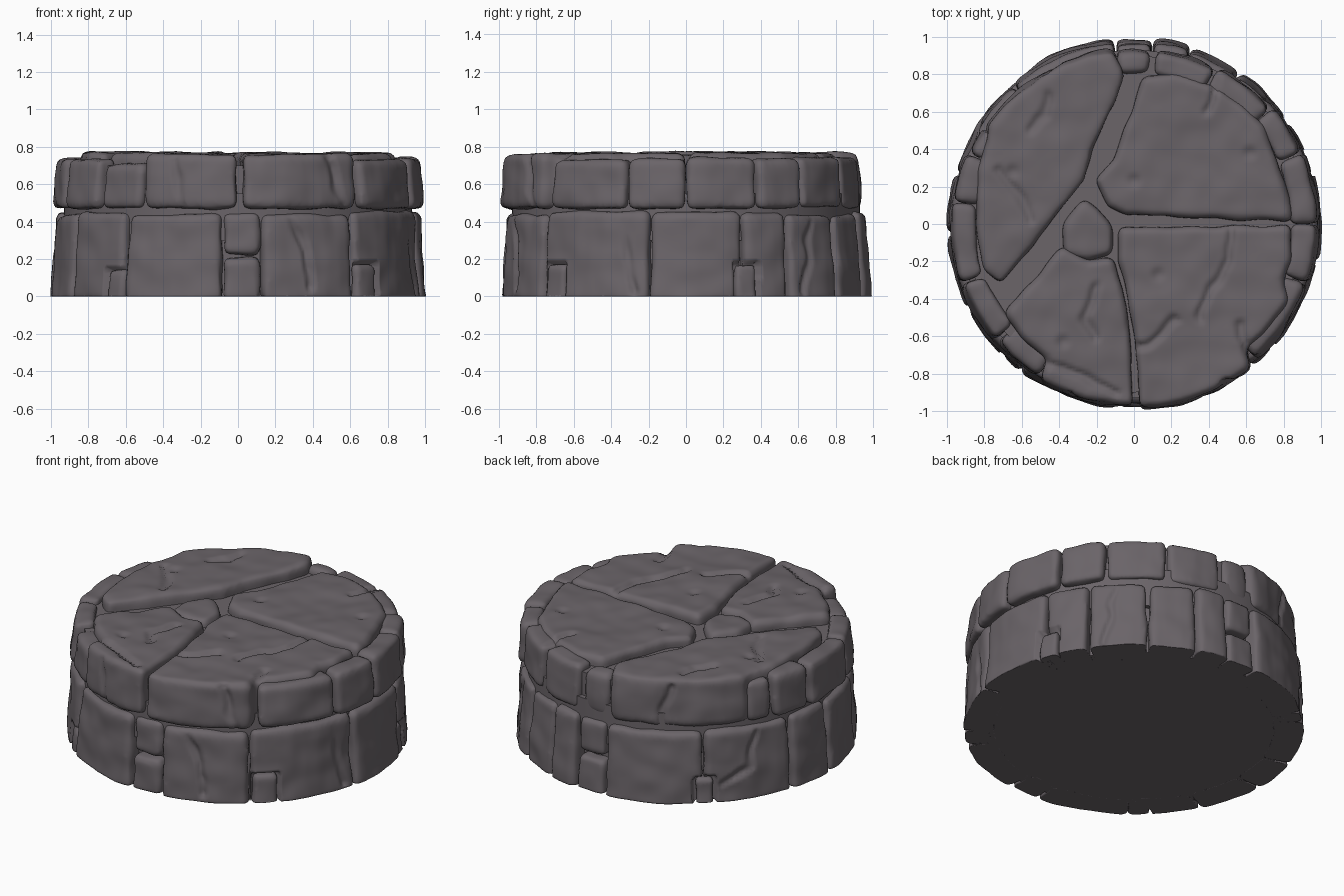
import bpy, bmesh, random
from math import radians, cos, sin, atan2, degrees
from mathutils import Vector, noise
from mathutils.geometry import intersect_point_line

random.seed(4)
if "Cube" in bpy.data.objects:
    bpy.data.objects.remove(bpy.data.objects["Cube"])

stone = bpy.data.materials.new("dark stone")
stone.use_nodes = True
COLOR = (0.145, 0.128, 0.14, 1)
stone.diffuse_color = COLOR
stone.node_tree.nodes["Principled BSDF"].inputs["Base Color"].default_value = COLOR


def polar(r, deg, z=0.0):
    return Vector((r * cos(radians(deg)), r * sin(radians(deg)), z))


def on_top(*pts):
    return [Vector((x, y, 0.76)) for x, y in pts]


# Carved details: cracks as polylines, chips as points
CRACKS = [
    on_top((.52, -.02), (.5, -.2), (.42, -.33), (.35, -.5)),
    on_top((.22, -.52), (.1, -.62), (0, -.66)),
    on_top((.57, -.53), (.6, -.65)),
    on_top((-.2, -.33), (-.26, -.5), (-.2, -.62)),
    on_top((-.45, .7), (-.48, .58), (-.55, .5)),
    on_top((-.72, .3), (-.6, .12), (-.55, .02)),
    on_top((.45, .78), (.4, .6)),
    on_top((-.62, -.7), (-.35, -.78), (-.1, -.9)),
    [polar(.99, -74, .42), polar(.99, -68, .25), polar(.99, -67, .05)],
    [polar(.97, -60, .74), polar(.98, -56, .5)],
    [polar(.97, -110, .72), polar(.98, -108, .5)],
    [polar(.99, -20, .44), polar(1, -17, .03)],
    [polar(.99, 44, .44), polar(1, 40, .03)],
    [polar(.99, 150, .42), polar(.99, 146, .2), polar(1, 138, .12)],
    [polar(.94, 120, .72), polar(.94, 116, .5)],
]
CHIPS = on_top((0, .23), (.62, .38), (.13, -.27), (-.38, -.63), (-.65, .28))

# Small wedge stones at the base: start angle, end angle, height
WEDGES = [(-135.5, -128, .14), (-50, -41, .17), (15.5, 23, .17), (128, 135, .15)]


def carve(co, normal, wedge):
    """Weathering, cracks, chips and sockets for one surface point."""
    p = co + normal * (0.012 * noise.noise(co * 3.5) + 0.009 * noise.noise(co * 8))
    depth = 0
    wob = co + Vector((noise.noise(co * 8), noise.noise(co * 8 + Vector((5, 5, 5))), 0)) * 0.03
    for line in CRACKS:
        for a, b in zip(line, line[1:]):
            q, t = intersect_point_line(wob, a, b)
            d = (wob - a.lerp(b, min(max(t, 0), 1))).length
            depth = max(depth, 0.026 * (1 - d / 0.034))
    for c in CHIPS:
        depth = max(depth, 0.018 * (1 - (co - c).length / 0.045))
    p -= normal * depth
    if not wedge:
        ang = degrees(atan2(co.y, co.x))
        for a0, a1, h in WEDGES:
            if a0 - .5 < ang < a1 + .5 and co.z < h + .01:
                r = Vector((p.x, p.y)).length
                if r > .94:
                    p.x, p.y = p.x * .94 / r, p.y * .94 / r
    p.z = max(p.z, 0)
    return p


def make_stone(name, outline, z0, z1, taper=0.97, bevel=0.03, wedge=False):
    """Prism from an outline, rounded, remeshed and weathered."""
    bm = bmesh.new()
    low = [bm.verts.new((p[0], p[1], z0)) for p in outline]
    high = [bm.verts.new((p[0] * taper, p[1] * taper, z1)) for p in outline]
    bm.faces.new(low)
    bm.faces.new(high)
    n = len(low)
    for i in range(n):
        j = (i + 1) % n
        bm.faces.new((low[i], low[j], high[j], high[i]))
    bmesh.ops.recalc_face_normals(bm, faces=bm.faces)
    mesh = bpy.data.meshes.new(name)
    bm.to_mesh(mesh)
    bm.free()
    obj = bpy.data.objects.new(name, mesh)
    bpy.context.collection.objects.link(obj)
    bev = obj.modifiers.new("round", "BEVEL")
    bev.width, bev.segments, bev.angle_limit = bevel, 2, radians(35)
    rem = obj.modifiers.new("remesh", "REMESH")
    rem.mode, rem.voxel_size = "VOXEL", 0.0165
    smo = obj.modifiers.new("soften", "SMOOTH")
    smo.iterations = 2
    deps = bpy.context.evaluated_depsgraph_get()
    final = bpy.data.meshes.new_from_object(obj.evaluated_get(deps))
    obj.modifiers.clear()
    obj.data = final
    final.name = name
    moved = [carve(v.co.copy(), v.normal.copy(), wedge) for v in final.vertices]
    for v, co in zip(final.vertices, moved):
        v.co = co
    final.materials.clear()
    final.materials.append(stone)
    final.shade_smooth()
    return obj


def arc_stone(name, a0, a1, r0, r1, z0, z1, gap=0.35, **kw):
    a0, a1 = a0 + gap, a1 - gap
    steps = max(2, round((a1 - a0) / 5))
    angles = [a0 + (a1 - a0) * i / steps for i in range(steps + 1)]
    outline = [polar(r1, a) for a in angles] + [polar(r0, a) for a in reversed(angles)]
    return make_stone(name, outline, z0, z1, **kw)


def make_core(name, radius, z0, z1):
    bpy.ops.mesh.primitive_cylinder_add(vertices=72, radius=radius, depth=z1 - z0,
                                        location=(0, 0, (z0 + z1) / 2))
    core = bpy.context.object
    core.name = name
    core.data.materials.append(stone)
    bpy.ops.object.shade_smooth_by_angle()


# Solid core behind the stones, with a mortar band between the courses
make_core("core", .9, 0, .7)
make_core("mortar_band", .93, .3, .55)

# Lower course: block boundaries, and the start angles of the stacked key stones
LOWER = [-128, -95, -82.5, -51, -11.5, 18, 34, 55, 72, 84, 96, 131, 164, 183, 207, 232]
KEYS = (-95, 84)
for i, (a0, a1) in enumerate(zip(LOWER, LOWER[1:])):
    r = random.uniform(.995, 1.006)
    if a0 in KEYS:
        arc_stone(f"lower_key_bottom_{i}", a0, a1, .8, r - .015, -.04, .205, taper=.99)
        arc_stone(f"lower_key_top_{i}", a0, a1, .8, r - .03, .225, .445, taper=.985)
    else:
        arc_stone(f"lower_block_{i}", a0, a1, .82, r, -.04, random.uniform(.435, .455))
for i, (a0, a1, h) in enumerate(WEDGES):
    arc_stone(f"wedge_stone_{i}", a0, a1, .85, .995, -.04, h, gap=.2, taper=.985,
              bevel=.02, wedge=True)

# Upper rim blocks: start, end, inner radius, outer radius, top height
RIM = [
    (-48, -19, .85, .985, .73), (-19, 0, .86, .995, .735), (0, 23, .86, .995, .74),
    (23, 40, .86, .985, .735), (40, 62, .83, .965, .74), (62, 83, .82, .95, .745),
    (84, 96, .83, .94, .73), (147, 157, .86, .965, .72), (157, 173, .85, .985, .735),
    (173, 199, .87, .995, .735), (199, 220, .86, .985, .735), (220.5, 238, .84, .975, .705),
]
for i, (a0, a1, r0, r1, top) in enumerate(RIM):
    arc_stone(f"rim_block_{i}", a0, a1, r0, r1, .47, top, taper=.975)


# Paving slabs, some reaching out to the wall
def wall(a0, a1, r):
    n = 6
    return [tuple(polar(r, a0 + (a1 - a0) * i / n)[:2]) for i in range(n + 1)]


SLABS = {
    "slab_back_right": ([(-.06, .8), (-.1, .66), (-.23, .4), (-.27, .24), (-.45, .02), (-.72, -.33),
                         (-.82, -.25), (-.85, 0), (-.84, .3), (-.8, .45)]
                        + wall(146, 97, .95), .77),
    "slab_back_left": ([(-.22, .24), (-.11, .35), (-.01, .64), (.05, .8), (.22, .82), (.42, .75),
                        (.58, .65), (.7, .53), (.75, .4), (.84, .14), (.85, .02), (.5, .03),
                        (-.04, .05), (-.14, .1)], .762),
    "slab_centre": ([(-.27, .14), (-.38, .0), (-.38, -.16), (-.25, -.19), (-.12, -.16),
                     (-.12, -.02), (-.2, .08)], .75),
    "slab_front_right": ([(-.39, -.12), (-.52, -.28), (-.7, -.48)] + wall(-136, -122, .86)
                         + wall(-121, -90, .985) + [(-.02, -.6), (-.07, -.33), (-.12, -.18),
                                                    (-.25, -.21)], .762),
    "slab_front_left": ([(-.08, -.02), (.85, -.01), (.85, -.2), (.81, -.3), (.84, -.42), (.7, -.6),
                         (.6, -.68)] + wall(-51, -88.5, 1.0)
                        + [(.01, -.66), (-.03, -.4), (-.08, -.2)], .762),
}
for name, (outline, top) in SLABS.items():
    make_stone(name, outline, .47, top, taper=.985, bevel=.032)
